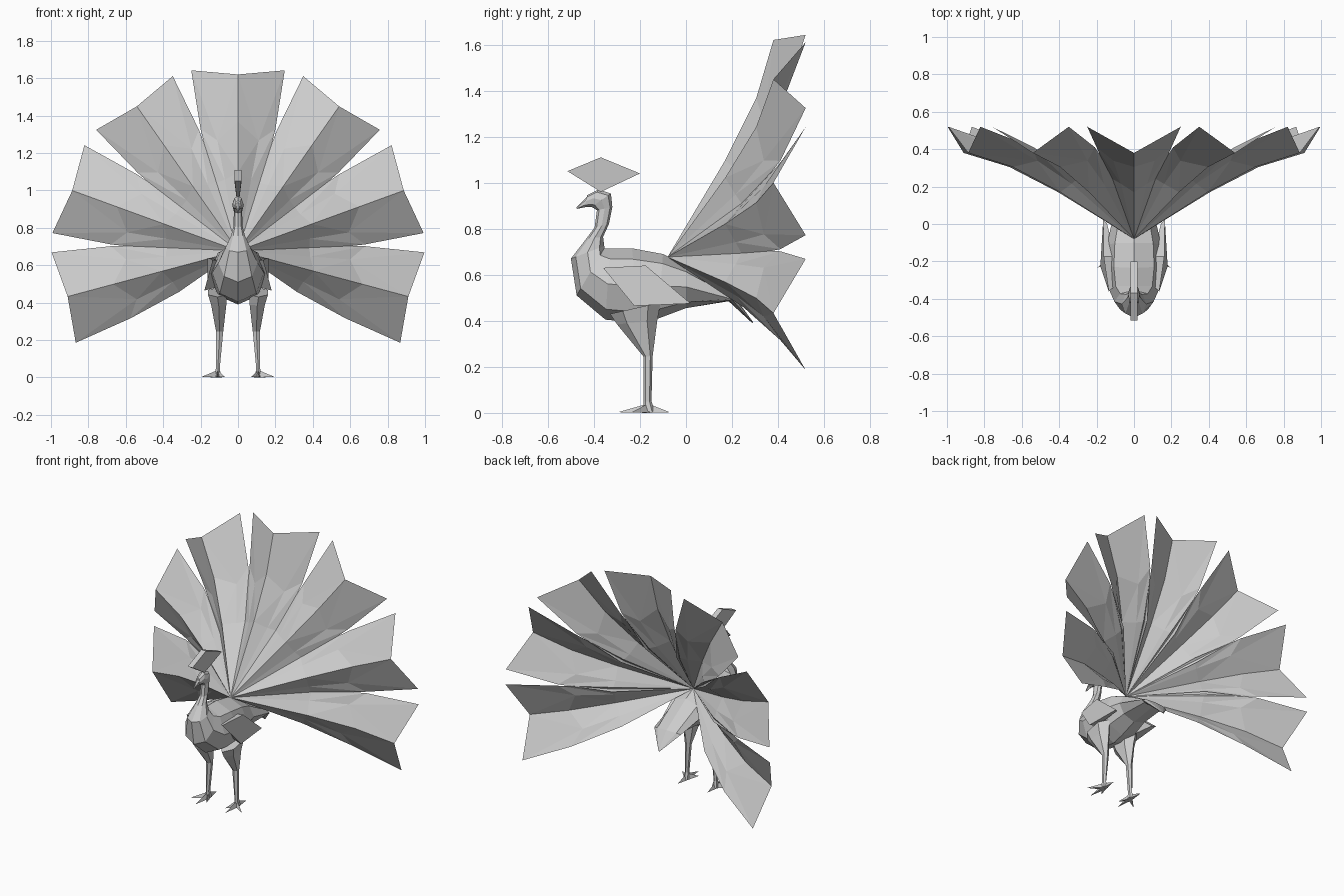
import bpy, bmesh, math
from mathutils import Vector, Matrix

if "Cube" in bpy.data.objects:
    bpy.data.objects.remove(bpy.data.objects["Cube"])

grey = bpy.data.materials.new("plain grey")
grey.diffuse_color = (0.6, 0.6, 0.6, 1)
grey.use_nodes = True
grey.node_tree.nodes["Principled BSDF"].inputs["Base Color"].default_value = grey.diffuse_color


def make(name, verts, faces, closed=True):
    bm = bmesh.new()
    vs = [bm.verts.new(v) for v in verts]
    for f in faces:
        bm.faces.new([vs[i] for i in f])
    if closed:
        bmesh.ops.recalc_face_normals(bm, faces=bm.faces)
    me = bpy.data.meshes.new(name)
    bm.to_mesh(me)
    bm.free()
    me.materials.append(grey)
    ob = bpy.data.objects.new(name, me)
    bpy.context.collection.objects.link(ob)
    return ob


def loft(name, rings):
    """Skin a list of equal-sized point rings and cap both ends."""
    n = len(rings[0])
    verts = [p for r in rings for p in r]
    faces = [(k * n + i, k * n + (i + 1) % n, (k + 1) * n + (i + 1) % n, (k + 1) * n + i)
             for k in range(len(rings) - 1) for i in range(n)]
    faces += [tuple(range(n)), tuple(range(len(verts) - n, len(verts)))]
    return make(name, verts, faces)


def ring(top, bottom, w, cx=0, n=8):
    """Oval ring spanning two (y, z) points, with half-width w."""
    t, b = Vector((cx, *top)), Vector((cx, *bottom))
    mid, half = (t + b) / 2, (t - b) / 2
    return [mid + half * math.cos(a) + Vector((w * math.sin(a), 0, 0))
            for a in (2 * math.pi * i / n for i in range(n))]


# Body, neck and head as one skin, from pointed rump to brow
loft("body", [ring(*r) for r in [
    ((.292, .394), (.288, .39), .004),
    ((.21, .505), (.185, .485), .10),
    ((.00, .64), (.00, .455), .12),
    ((-.10, .69), (-.12, .41), .145),
    ((-.235, .715), (-.20, .39), .152),
    ((-.33, .715), (-.35, .405), .138),
    ((-.355, .715), (-.475, .51), .105),
    ((-.355, .725), (-.50, .67), .065),
    ((-.36, .765), (-.433, .757), .036),
    ((-.335, .82), (-.397, .805), .024),
    ((-.32, .895), (-.387, .88), .022),
    ((-.326, .953), (-.41, .895), .031),
    ((-.38, .97), (-.423, .895), .027),
    ((-.43, .945), (-.438, .895), .016)]])

# Beak
loft("beak", [ring((-.42, .948), (-.43, .895), .016, n=6),
              ring((-.477, .892), (-.474, .886), .003, n=6)])

# Crest: flat diamond that is wider at the top
crest = [(-.37, .96, .008), (-.515, 1.05, .018), (-.37, 1.11, .018), (-.20, 1.04, .018)]
loft("crest", [[(s * w, y, z) for y, z, w in crest] for s in (-1, 1)])

# Tail feathers: creased sheets fanned around one hub
HUB = Vector((0, -.08, .677))
# x, y, distance from hub: ridge, inner fold and outer edge points
half = [(.07, .215, .38), (.11, .338, .59),
        (.13, .25, .36), (.20, .41, .65), (.25, .52, .965)]
ridge = [(0, .17, .42), (0, .305, .69), (0, .38, .943)]


def feather(name, angle):
    rot = Matrix.Rotation(math.radians(angle), 3, 'Y')
    pts = ridge + half + [(-x, y, r) for x, y, r in half]
    verts = [HUB] + [rot @ Vector((x, y + .08, r)) + HUB for x, y, r in pts]
    faces = []
    for o in (4, 9):    # first fold vertex of each half
        f1, f2, e1, e2, e3 = range(o, o + 5)
        side = [(0, 1, f1), (1, 2, f2), (1, f2, f1), (2, 3, f2), (3, e3, f2),
                (f2, e3, e2), (f1, f2, e2), (f1, e2, e1), (0, f1, e1)]
        faces += [t[::-1] for t in side] if o == 4 else side
    return make(name, verts, faces, False)


for i in range(-3, 4):
    feather(f"tail_feather_{i + 4}", 35 * i)


def limb(name, rings):
    return loft(name, [ring(*r, n=6) for r in rings])


for s, side in ((-1, "left"), (1, "right")):
    # Wing: folded pointed slab on the flank
    outer = [(.135, -.36, .63), (.162, -.175, .64), (.165, .02, .475), (.18, -.225, .465)]
    inner = [(.10, -.33, .62), (.10, -.175, .63), (.145, .005, .478), (.12, -.22, .48)]
    loft(f"{side}_wing", [[(s * x, y, z) for x, y, z in r] for r in (outer, inner)])

    # Thigh and shank
    limb(f"{side}_leg", [((-.11, .48), (-.33, .43), .058, s * .11),
                         ((-.125, .40), (-.30, .385), .047, s * .103),
                         ((-.145, .245), (-.185, .245), .022, s * .098),
                         ((-.15, .05), (-.185, .05), .012, s * .108),
                         ((-.135, .005), (-.185, .005), .02, s * .108)])

    # Toes: tapered spikes spreading over the ground
    root = Vector((s * .108, -.165, 0))
    for j, (x, y) in enumerate(((.112, -.295), (.195, -.235), (.07, -.24), (.112, -.07))):
        tip = Vector((s * x, y, .003))
        d = (tip - root).normalized()
        n = Vector((-d.y, d.x, 0)) * .014
        up = Vector((0, 0, .04))
        make(f"{side}_toe_{j + 1}", [root + n, root - n, root + up, tip],
             [(0, 1, 2), (0, 1, 3), (1, 2, 3), (2, 0, 3)])
